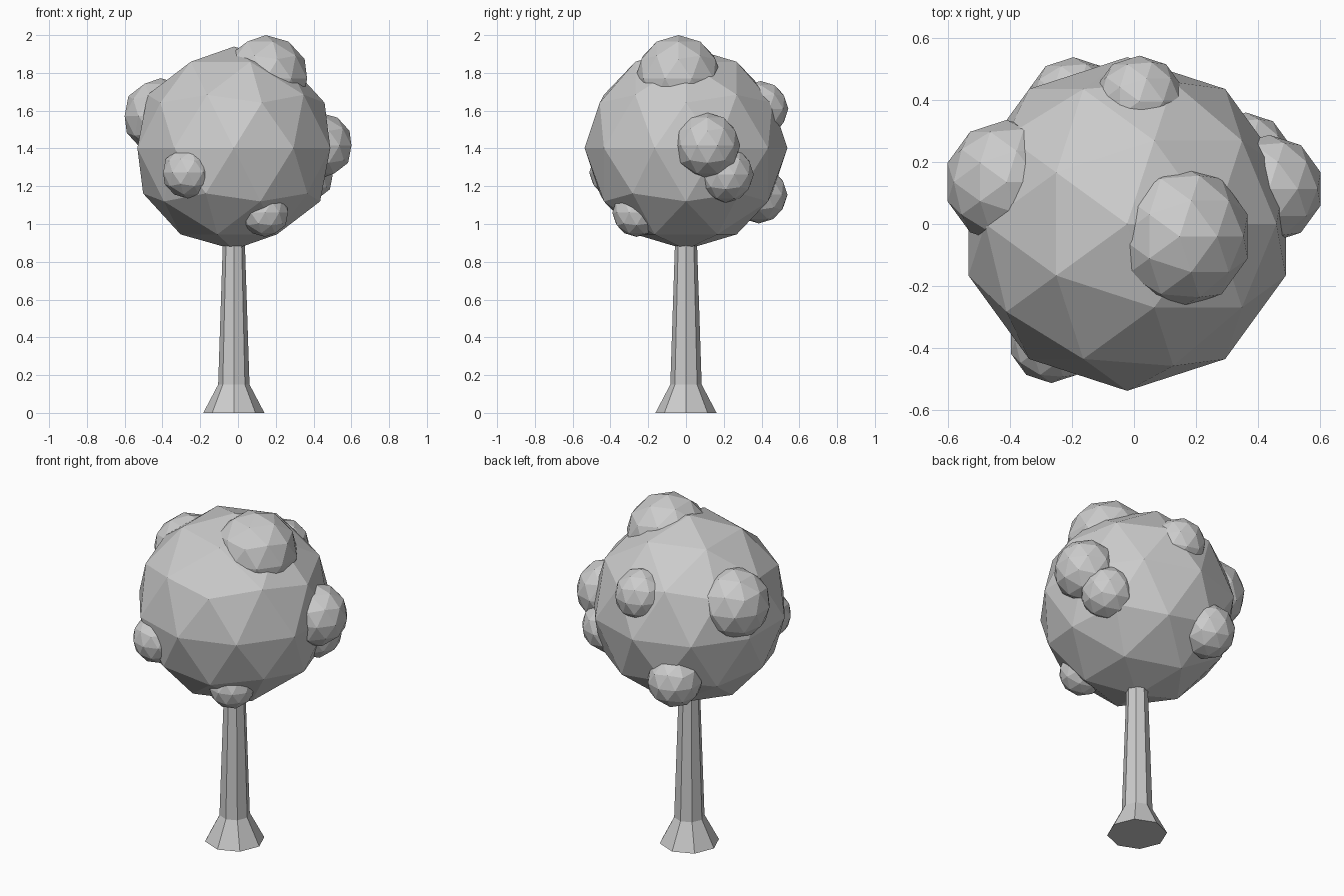
import bpy, bmesh
from math import sin, cos, pi

if "Cube" in bpy.data.objects:
    bpy.data.objects.remove(bpy.data.objects["Cube"])


def finish(bm, name):
    bmesh.ops.recalc_face_normals(bm, faces=bm.faces[:])
    mesh = bpy.data.meshes.new(name)
    bm.to_mesh(mesh)
    bm.free()
    obj = bpy.data.objects.new(name, mesh)
    bpy.context.scene.collection.objects.link(obj)
    return obj


def foliage(name, centre, radius):
    bm = bmesh.new()
    bmesh.ops.create_icosphere(bm, subdivisions=2, radius=radius)
    finish(bm, name).location = centre


# Trunk: eight-sided profile (radius, height) with a flared foot
SIDES = 8
TRUNK_X = -0.022
bm = bmesh.new()
rings = []
for r, z in [(0.162, 0), (0.083, 0.15), (0.059, 0.88), (0.056, 0.98)]:
    rings.append([bm.verts.new((TRUNK_X + r * cos(2 * pi * i / SIDES),
                                r * sin(2 * pi * i / SIDES), z))
                  for i in range(SIDES)])
for low, high in zip(rings, rings[1:]):
    for i in range(SIDES):
        j = (i + 1) % SIDES
        bm.faces.new((low[i], low[j], high[j], high[i]))
bm.faces.new(rings[0])
bm.faces.new(rings[-1])
finish(bm, "trunk")

# Crown: one large faceted ball
foliage("crown", (-0.022, 0, 1.402), 0.537)

# Leaf clumps: small faceted balls half sunk into the crown
clumps = {
    "top_clump": ((0.147, -0.04, 1.77), 0.23),
    "right_clump": ((0.435, 0.113, 1.415), 0.174),
    "lower_right_clump": ((0.36, 0.21, 1.262), 0.149),
    "left_clump": ((-0.41, 0.135, 1.572), 0.2),
    "front_clump": ((-0.266, -0.375, 1.273), 0.137),
    "lower_front_clump": ((0.143, -0.262, 1.06), 0.128),
    "lower_back_clump": ((-0.195, 0.385, 1.155), 0.152),
    "upper_back_clump": ((0.017, 0.395, 1.61), 0.147),
}
for name, (centre, radius) in clumps.items():
    foliage(name, centre, radius)
